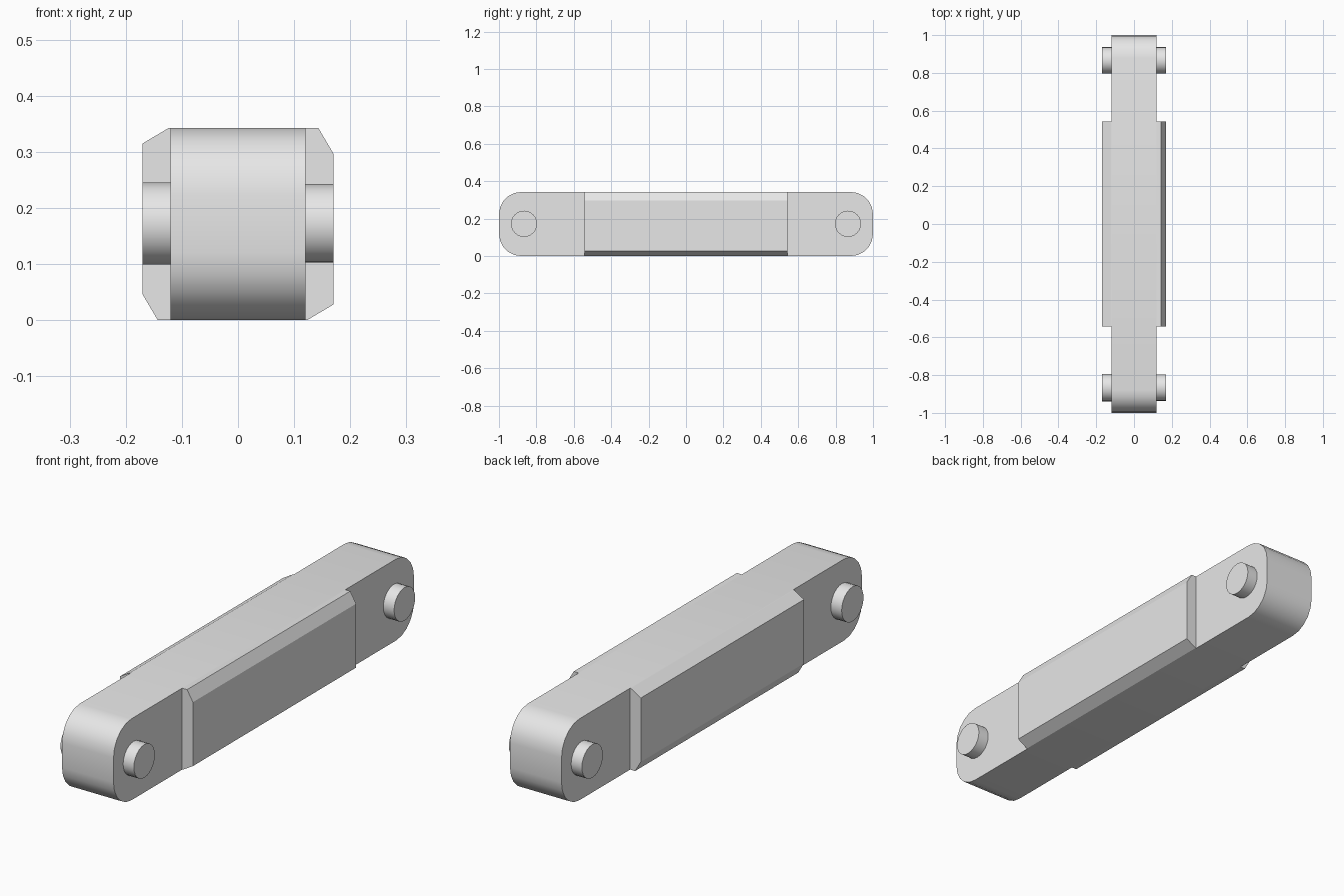
import bpy
import bmesh
from math import pi, cos, sin, radians
from mathutils import Vector

if "Cube" in bpy.data.objects:
    bpy.data.objects.remove(bpy.data.objects["Cube"], do_unlink=True)

HEIGHT = 0.343
MID = HEIGHT / 2
HALF_WIDTH = 0.12
OUTER = 0.17

grey = bpy.data.materials.new("plain grey")
grey.use_nodes = True
grey.diffuse_color = (0.8, 0.8, 0.8, 1)
grey.node_tree.nodes["Principled BSDF"].inputs["Base Color"].default_value = (0.8, 0.8, 0.8, 1)


def extrude_profile(name, points, depth, smooth=True):
    """Extrude a closed 3D outline along depth and make an object of it."""
    bm = bmesh.new()
    face = bm.faces.new([bm.verts.new(p) for p in points])
    result = bmesh.ops.extrude_face_region(bm, geom=[face])
    moved = [v for v in result["geom"] if isinstance(v, bmesh.types.BMVert)]
    bmesh.ops.translate(bm, verts=moved, vec=Vector(depth))
    bmesh.ops.recalc_face_normals(bm, faces=bm.faces)
    mesh = bpy.data.meshes.new(name)
    bm.to_mesh(mesh)
    bm.free()
    mesh.materials.append(grey)
    obj = bpy.data.objects.new(name, mesh)
    bpy.context.collection.objects.link(obj)
    if smooth:
        bpy.ops.object.select_all(action="DESELECT")
        obj.select_set(True)
        bpy.context.view_layer.objects.active = obj
        bpy.ops.object.shade_smooth_by_angle(angle=radians(30))
    return obj


def rounded_outline(half_length, half_height, radius, steps):
    """Rounded rectangle in y and z, centred on the bar's mid height."""
    points = []
    for corner, (sy, sz) in enumerate([(1, 1), (-1, 1), (-1, -1), (1, -1)]):
        for i in range(steps + 1):
            a = (corner + i / steps) * pi / 2
            points.append((-HALF_WIDTH,
                           sy * (half_length - radius) + radius * cos(a),
                           MID + sz * (half_height - radius) + radius * sin(a)))
    return points


# Long bar with rounded ends
extrude_profile("link_bar", rounded_outline(1, MID, 0.12, 5), (2 * HALF_WIDTH, 0, 0))

# Chamfered side panels, each the other turned half round
panel = [(HALF_WIDTH, 0), (0.123, 0), (OUTER, 0.028),
         (OUTER, 0.297), (0.143, HEIGHT), (HALF_WIDTH, HEIGHT)]
for name, turn in (("left_panel", 1), ("right_panel", -1)):
    outline = [(turn * x, -0.543, MID + turn * (z - MID)) for x, z in panel]
    extrude_profile(name, outline, (0, 1.086, 0), smooth=False)

# Round pins at both ends of each side
for side, side_name in ((1, "left"), (-1, "right")):
    for end, end_name in ((-1, "front"), (1, "back")):
        radius = 0.073 if (side, end) == (-1, -1) else 0.07
        circle = [(side * HALF_WIDTH,
                   end * 0.866 + radius * cos(i * pi / 12),
                   MID + 0.001 + radius * sin(i * pi / 12)) for i in range(24)]
        extrude_profile(side_name + "_" + end_name + "_pin", circle,
                        (side * (OUTER - HALF_WIDTH), 0, 0))
